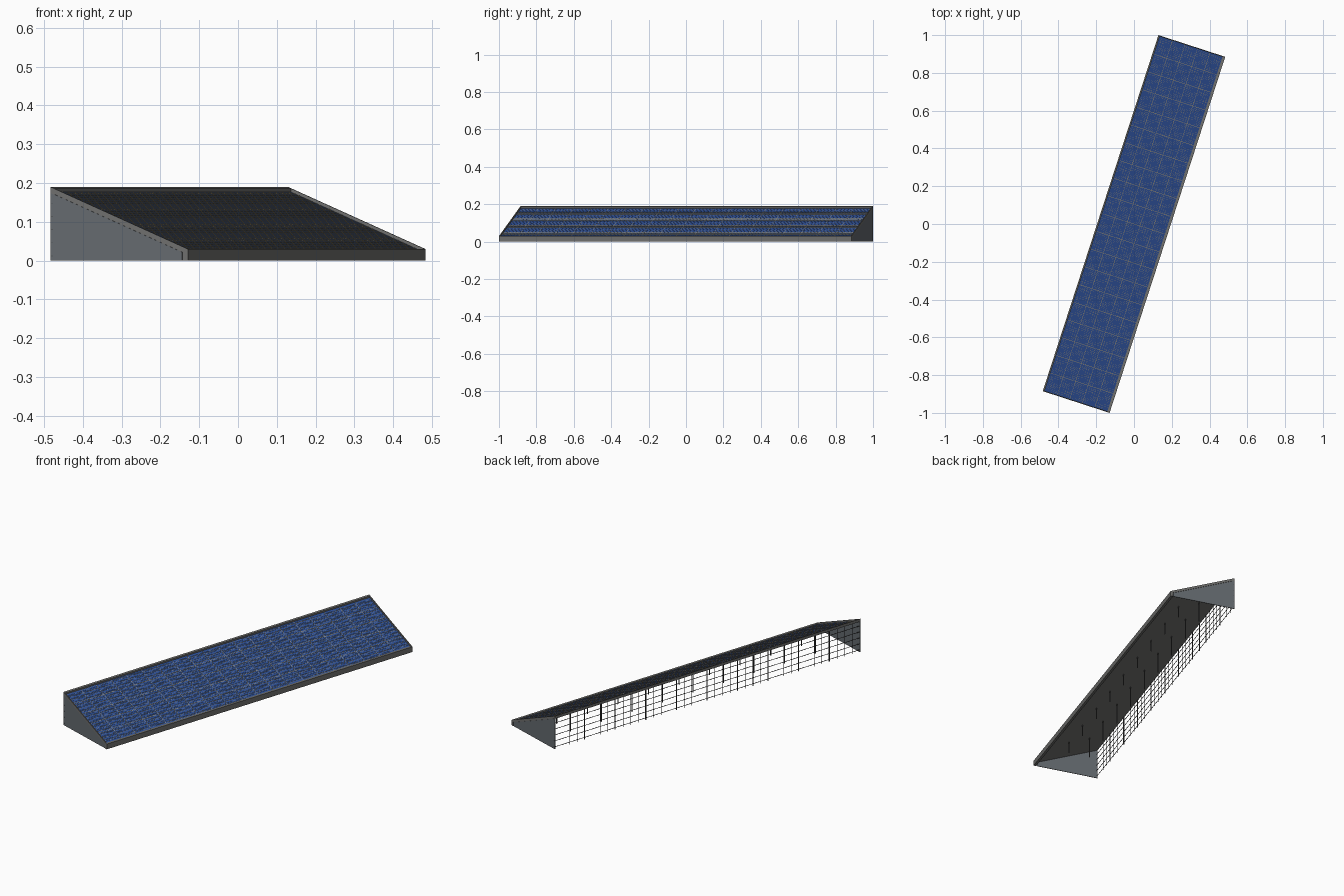
import bpy, bmesh, math
from mathutils import Matrix

cube = bpy.data.objects.get("Cube")
if cube:
    bpy.data.objects.remove(cube, do_unlink=True)

TURN = Matrix.Rotation(math.radians(-18), 4, "Z")
U, V = 0.991, 0.186          # half length and half depth of the array
MODULES, ROWS = 20, 5        # module grid on the slope


def material(name, rgb, rough=0.6):
    m = bpy.data.materials.new(name)
    m.use_nodes = True
    m.diffuse_color = (*rgb, 1)
    bsdf = m.node_tree.nodes["Principled BSDF"]
    bsdf.inputs["Base Color"].default_value = (*rgb, 1)
    bsdf.inputs["Roughness"].default_value = rough
    return m


blue = material("cell blue", (0.028, 0.085, 0.33))
tan = material("contact line tan", (0.36, 0.31, 0.2))
frame_grey = material("frame grey", (0.16, 0.16, 0.155))
plate_grey = material("plate blue grey", (0.13, 0.145, 0.16))
wire_grey = material("wire dark grey", (0.06, 0.06, 0.06))


def slope(x):
    """Height of the frame top at depth x."""
    return 0.11 - 0.08 * x / V


def prism(bm, profile, y0, y1):
    """Extrude an (x, z) profile along the length of the array."""
    a = [bm.verts.new((x, y0, z)) for x, z in profile]
    b = [bm.verts.new((x, y1, z)) for x, z in profile]
    n = len(profile)
    bm.faces.new(a)
    bm.faces.new(b[::-1])
    for i in range(n):
        j = (i + 1) % n
        bm.faces.new((a[j], a[i], b[i], b[j]))


def slab(bm, x0, x1, y0, y1, top, bottom):
    """Sloping bar, top and bottom measured down from the frame top."""
    prism(bm, [(x0, slope(x0) - bottom), (x1, slope(x1) - bottom),
               (x1, slope(x1) - top), (x0, slope(x0) - top)], y0, y1)


def box(bm, x0, x1, y0, y1, z0, z1):
    prism(bm, [(x0, z0), (x1, z0), (x1, z1), (x0, z1)], y0, y1)


def finish(name, bm, mat):
    bmesh.ops.recalc_face_normals(bm, faces=bm.faces)
    bm.transform(TURN)
    me = bpy.data.meshes.new(name)
    bm.to_mesh(me)
    bm.free()
    me.materials.append(mat)
    ob = bpy.data.objects.new(name, me)
    bpy.context.collection.objects.link(ob)


# Sloping cell surface and its backing sheet
bm = bmesh.new()
slab(bm, -V + 0.004, V - 0.008, -U + 0.003, U - 0.003, 0.009, 0.012)
finish("solar_surface", bm, blue)
bm = bmesh.new()
slab(bm, -V + 0.004, V - 0.008, -U + 0.003, U - 0.003, 0.012, 0.016)
finish("backing_sheet", bm, frame_grey)

# Contact lines between cells, wider between modules
bm = bmesh.new()
xa, xb = -V + 0.01, V - 0.014
ya, yb = -U + 0.005, U - 0.005
for i in range(1, MODULES * 10):
    w = 0.0012 if i % 10 == 0 else 0.0002
    y = ya + (yb - ya) * i / (MODULES * 10)
    slab(bm, xa, xb, y - w, y + w, 0.0082, 0.009)
for i in range(1, ROWS * 6):
    w = 0.001 if i % 6 == 0 else 0.0002
    x = xa + (xb - xa) * i / (ROWS * 6)
    slab(bm, x - w, x + w, ya, yb, 0.0083, 0.009)
finish("contact_lines", bm, tan)

# Raised frame rails around the slope
bm = bmesh.new()
slab(bm, -V, -V + 0.009, -U, U, 0, 0.016)
finish("high_rail", bm, frame_grey)
bm = bmesh.new()
for s in (-1, 1):
    slab(bm, -V, V, *sorted((s * U, s * (U - 0.005))), 0, 0.014)
finish("end_rails", bm, frame_grey)

# Upright board along the low edge
bm = bmesh.new()
box(bm, V - 0.014, V, -U, U, 0, 0.03)
finish("low_board", bm, frame_grey)

# Triangular end plates
bm = bmesh.new()
xe = V - 0.016
for s in (-1, 1):
    prism(bm, [(-V, 0), (xe, 0), (xe, slope(xe) - 0.015), (-V, slope(-V) - 0.015)],
          *sorted((s * (U - 0.001), s * (U - 0.004))))
finish("end_plates", bm, plate_grey)

# Wire mesh closing the high side
bm = bmesh.new()
w = 0.0011
top = slope(-V) - 0.014
xw = -V + 0.004
for i in range(1, MODULES * 2):
    y = -U + U * i / MODULES
    r = w if i % 2 == 0 else w * 0.6
    box(bm, xw - r, xw + r, y - r, y + r, 0, top)
for i in range(5):
    z = 0.012 + i * 0.034
    box(bm, xw - w, xw + w, -U, U, z - w, z + w)
finish("back_mesh", bm, wire_grey)

# Support legs below the slope
bm = bmesh.new()
for x in (-V + 0.006, -0.06, 0.06):
    for i in range(1, MODULES // 2):
        y = -U + 4 * U * i / MODULES
        box(bm, x - 0.002, x + 0.002, y - 0.002, y + 0.002, 0, slope(x) - 0.013)
finish("support_legs", bm, wire_grey)
